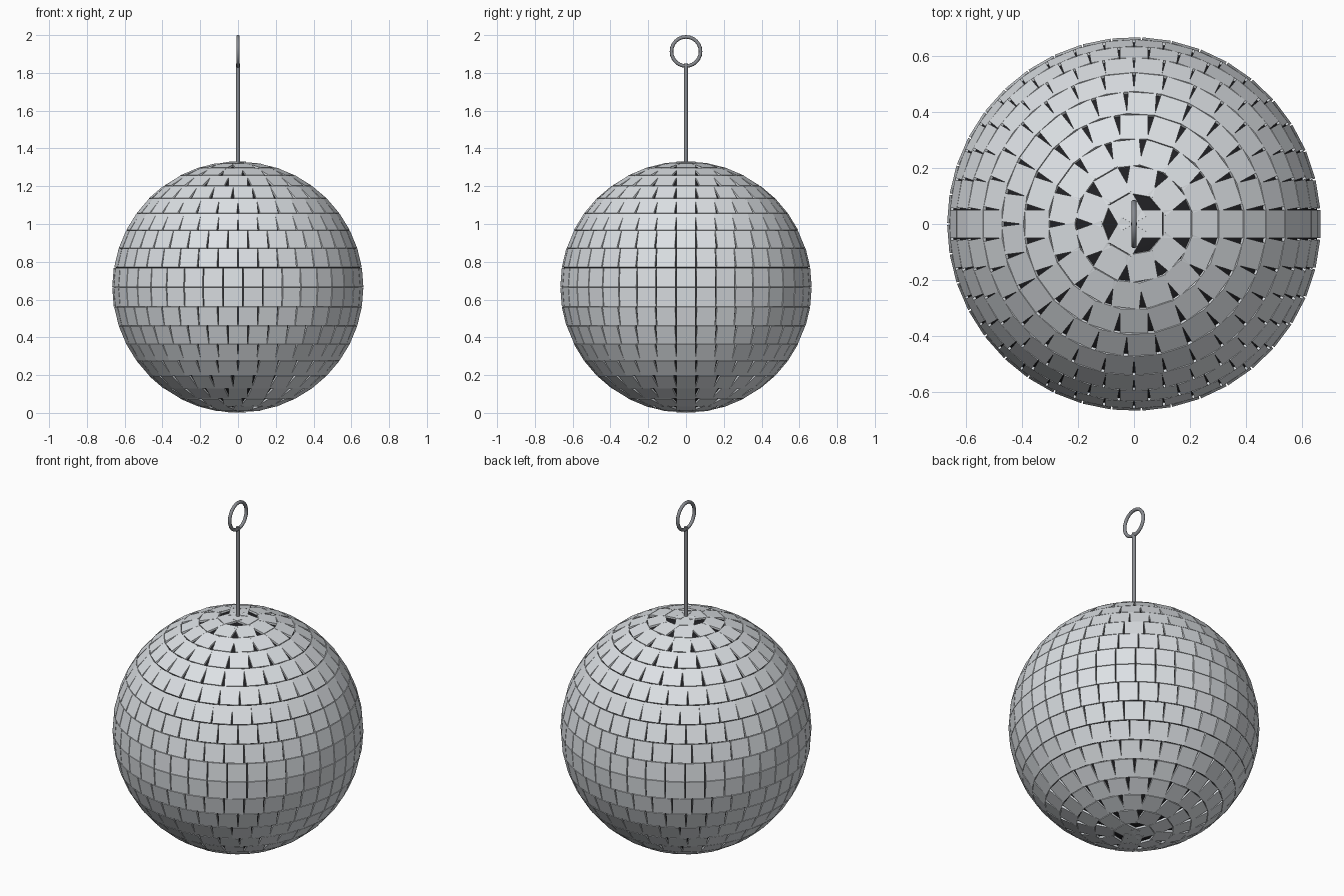
import bpy, bmesh
from math import pi, cos, radians
from mathutils import Matrix

if "Cube" in bpy.data.objects:
    bpy.data.objects.remove(bpy.data.objects["Cube"])

CZ = 0.666       # ball centre height
R = 0.662        # distance of tile outer face from centre
ROWS = 20
TILE = 0.101
DEPTH = 0.014


def material(name, rgb):
    m = bpy.data.materials.new(name)
    m.diffuse_color = (*rgb, 1)
    m.use_nodes = True
    m.node_tree.nodes["Principled BSDF"].inputs["Base Color"].default_value = m.diffuse_color
    return m


dark = material("dark_core", (0.015, 0.015, 0.018))
mirror = material("mirror", (0.72, 0.75, 0.78))
metal = material("metal", (0.25, 0.26, 0.28))

# dark core showing between the tiles
bpy.ops.mesh.primitive_uv_sphere_add(segments=64, ring_count=40, radius=R - 0.008,
                                     location=(0, 0, CZ))
core = bpy.context.object
core.name = "core"
core.data.materials.append(dark)
bpy.ops.object.shade_smooth()

# square mirror tiles, as many whole ones as fit in each row
bm = bmesh.new()
step = pi / ROWS
for row in range(ROWS):
    lat = -pi / 2 + (row + 0.5) * step
    count = int(2 * ROWS * cos(lat))
    for k in range(count):
        mat = (Matrix.Translation((0, 0, CZ))
               @ Matrix.Rotation(2 * pi * k / count, 4, 'Z')
               @ Matrix.Rotation(-lat, 4, 'Y')
               @ Matrix.Translation((R - DEPTH / 2, 0, 0))
               @ Matrix.Diagonal((DEPTH, TILE, TILE, 1)))
        bmesh.ops.create_cube(bm, size=1, matrix=mat)
me = bpy.data.meshes.new("mirror_tiles")
bm.to_mesh(me)
bm.free()
tiles = bpy.data.objects.new("mirror_tiles", me)
bpy.context.collection.objects.link(tiles)
me.materials.append(mirror)

# hanging rod
bpy.ops.mesh.primitive_cylinder_add(vertices=16, radius=0.011, depth=0.55,
                                    location=(0, 0, 1.575))
rod = bpy.context.object
rod.name = "hanging_rod"

# hanging ring, facing sideways
bpy.ops.mesh.primitive_torus_add(major_segments=24, minor_segments=10,
                                 major_radius=0.077, minor_radius=0.0095,
                                 location=(0, 0, 1.9135), rotation=(0, pi / 2, 0))
ring = bpy.context.object
ring.name = "hanging_ring"

for ob in (rod, ring):
    ob.data.materials.append(metal)
    bpy.context.view_layer.objects.active = ob
    for o in bpy.context.selected_objects:
        o.select_set(False)
    ob.select_set(True)
    bpy.ops.object.shade_smooth_by_angle(angle=radians(40))
